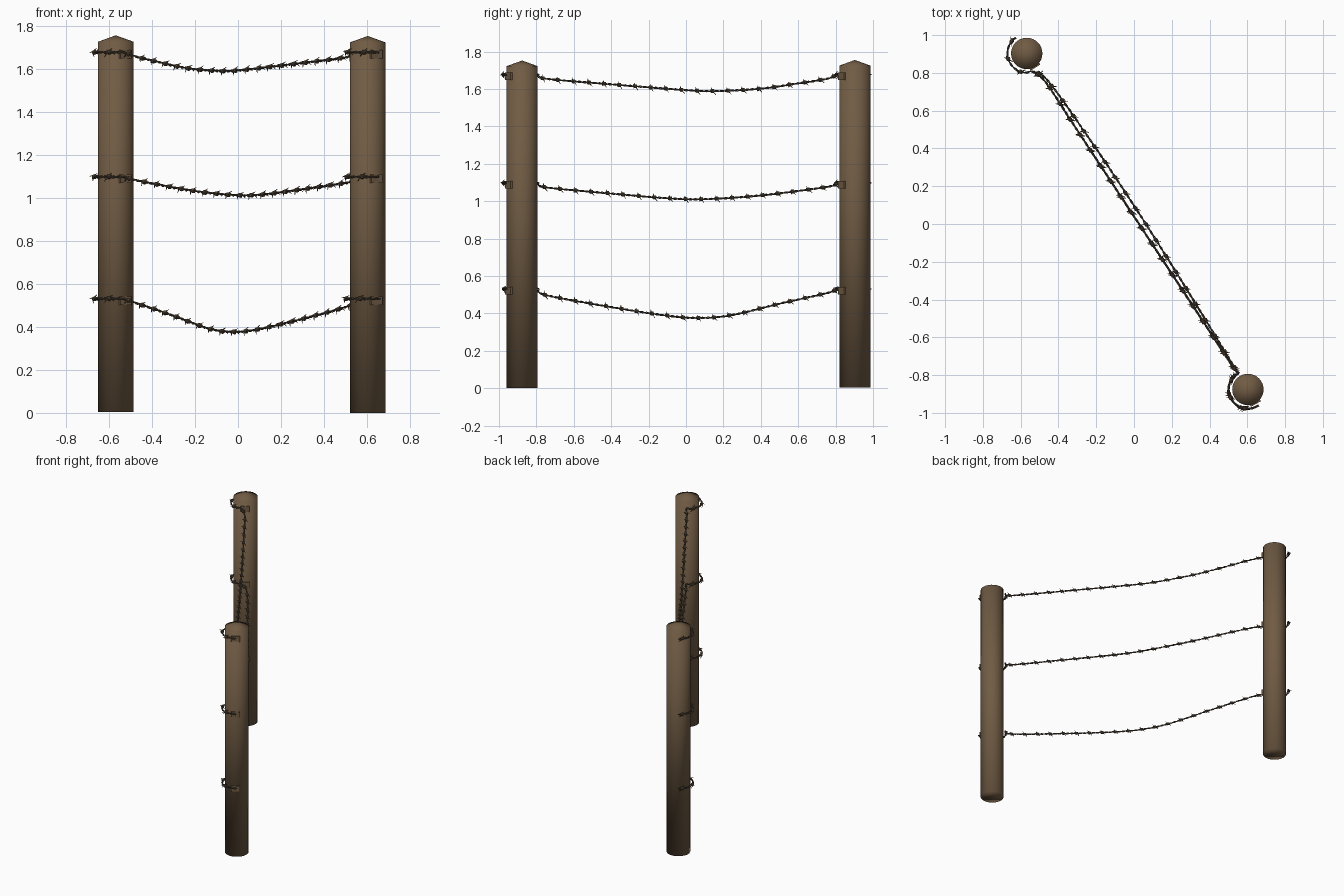
import bpy, bmesh, math, random
from mathutils import Vector, Matrix

if "Cube" in bpy.data.objects:
    bpy.data.objects.remove(bpy.data.objects["Cube"])
random.seed(4)
UP = Vector((0, 0, 1))

def material(name, col):
    m = bpy.data.materials.new(name)
    m.diffuse_color = (*col, 1)
    m.use_nodes = True
    m.node_tree.nodes["Principled BSDF"].inputs["Base Color"].default_value = m.diffuse_color
    return m

wood = material("weathered_wood", (0.163, 0.106, 0.058))
steel = material("dark_wire", (0.085, 0.066, 0.046))
rust = material("rusty_barb", (0.140, 0.098, 0.058))

R = 0.083                      # post radius
A = Vector((-0.568, 0.903, 0))  # back left post
B = Vector((0.603, -0.876, 0))  # front right post

def add_mesh(name, bm, mat):
    me = bpy.data.meshes.new(name)
    bm.to_mesh(me)
    bm.free()
    ob = bpy.data.objects.new(name, me)
    bpy.context.collection.objects.link(ob)
    me.materials.append(mat)
    return ob

def post(name, c, z0, peak):
    bm = bmesh.new()
    n = 32
    lo, hi = [[bm.verts.new((c.x + R * math.cos(i * math.tau / n),
                             c.y + R * math.sin(i * math.tau / n), z)) for i in range(n)]
              for z in (z0, peak - 0.03)]
    tip = bm.verts.new((c.x, c.y, peak))
    bm.faces.new(lo[::-1])
    for i in range(n):
        j = (i + 1) % n
        bm.faces.new((lo[i], lo[j], hi[j], hi[i]))
        bm.faces.new((hi[i], hi[j], tip))
    for f in bm.faces:          # smooth right over the rims
        f.smooth = True
    add_mesh(name, bm, wood)

def wires(name, paths, depth, mat, taper=False):
    """Round wire along each list of points."""
    cu = bpy.data.curves.new(name, 'CURVE')
    cu.dimensions = '3D'
    cu.bevel_depth = depth
    cu.bevel_resolution = 1
    cu.use_fill_caps = True
    for pts in paths:
        s = cu.splines.new('POLY')
        s.points.add(len(pts) - 1)
        for p, q in zip(s.points, pts):
            p.co = (*q, 1)
        if taper:
            s.points[0].radius = s.points[-1].radius = 0.3
    ob = bpy.data.objects.new(name, cu)
    bpy.context.collection.objects.link(ob)
    cu.materials.append(mat)
    bpy.ops.object.select_all(action='DESELECT')
    ob.select_set(True)
    bpy.context.view_layer.objects.active = ob
    bpy.ops.object.convert(target='MESH')
    bpy.ops.object.shade_smooth_by_angle()

def smooth_path(k, step):
    """Catmull-Rom through k, resampled to even steps."""
    k = [2 * k[0] - k[1]] + k + [2 * k[-1] - k[-2]]
    fine = []
    for a, b, c, d in zip(k, k[1:], k[2:], k[3:]):
        for i in range(100):
            t = i / 100
            fine.append(0.5 * (2 * b + (c - a) * t + (2 * a - 5 * b + 4 * c - d) * t * t
                               + (3 * b - a - 3 * c + d) * t ** 3))
    out, run = [fine[0]], 0
    for p, q in zip(fine, fine[1:]):
        run += (q - p).length
        if run >= step:
            out.append(q)
            run -= step
    return out

def frame(path, i):
    t = (path[min(i + 1, len(path) - 1)] - path[max(i - 1, 0)]).normalized()
    u = t.cross(UP).normalized()
    return t, u, u.cross(t)

def arc(c, a0, a1, z, r=0.102, n=9):
    return [c + Vector((r * math.cos(math.radians(a0 + (a1 - a0) * i / n)),
                        r * math.sin(math.radians(a0 + (a1 - a0) * i / n)), z)) for i in range(n + 1)]

def strand(name, z, span, bow):
    # loop round the back post, sagging span, loop round the front post
    mid = []
    for y, h in span:
        f = (A.y - y) / (A.y - B.y)
        x = A.x + (B.x - A.x) * f + bow * math.sin(math.pi * f ** 0.75)
        mid.append(Vector((x, y, h)))
    path = smooth_path(arc(A, 125, 288, z) + mid + arc(B, 120, 305, z), 0.009)
    # two twisted wires
    twist = []
    for ph in (0, math.pi):
        pts = []
        for i, p in enumerate(path):
            t, u, v = frame(path, i)
            a = i * 0.009 / 0.065 * math.tau + ph
            pts.append(p + 0.0034 * (u * math.cos(a) + v * math.sin(a)))
        twist.append(pts)
    wires(name + "_wire", twist, 0.0032, steel)
    # barbs: short coils with pointed tails
    barbs = []
    for i in range(3, len(path) - 2, 11):
        t, u, v = frame(path, i)
        base = random.uniform(0, 0.5)
        for k in (-1, 1):
            ring = []
            for s in range(11):
                a = base + k * 0.8 + s / 10 * math.tau * 1.25
                d = u * math.cos(a) + v * math.sin(a)
                ring.append((path[i] + d * 0.008 + t * (k * 0.004 + (s / 10 - 0.5) * 0.010), d, a))
            def tail(e, sgn):
                p, d, a = e
                tang = (v * math.cos(a) - u * math.sin(a)) * sgn
                return p + tang * 0.017 + d * 0.003 + t * sgn * 0.012
            barbs.append([tail(ring[0], -1)] + [r[0] for r in ring] + [tail(ring[-1], 1)])
    wires(name + "_barbs", barbs, 0.0034, rust, taper=True)
    # small wooden cleats under the wire on each post
    for c, ang, side in ((A, -58, "back"), (B, -61, "front")):
        a = math.radians(ang)
        bm = bmesh.new()
        bmesh.ops.create_cube(bm, size=1, matrix=Matrix.Translation(
            (c.x + 0.078 * math.cos(a), c.y + 0.078 * math.sin(a), z - 0.009))
            @ Matrix.Rotation(a, 4, 'Z') @ Matrix.Diagonal((0.02, 0.06, 0.04, 1)))
        add_mesh(f"{name}_{side}_cleat", bm, wood)

post("back_left_post", A, 0.005, 1.755)
post("front_right_post", B, 0.0, 1.752)

strand("top", 1.676, [(0.75, 1.654), (0.6, 1.63), (0.4, 1.602), (0.17, 1.589), (0, 1.594),
                      (-0.4, 1.625), (-0.75, 1.655)], 0.0)
strand("middle", 1.097, [(0.75, 1.076), (0.4, 1.031), (0.1, 1.011), (-0.1, 1.016),
                         (-0.4, 1.041), (-0.75, 1.074)], 0.038)
strand("bottom", 0.53, [(0.75, 0.508), (0.5, 0.452), (0.25, 0.392), (0.08, 0.376), (-0.1, 0.388),
                        (-0.4, 0.434), (-0.75, 0.498)], 0.0)
